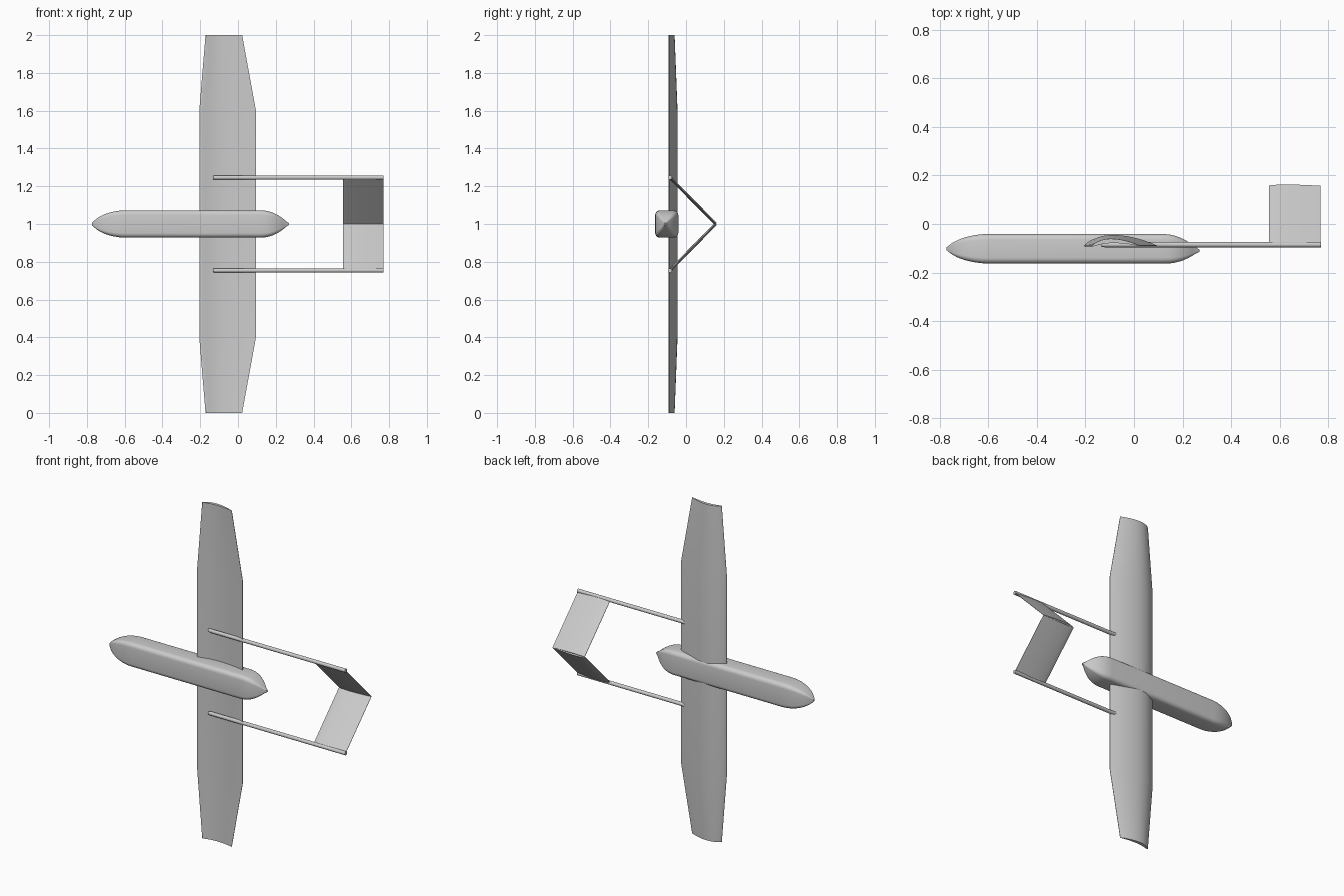
import bpy, bmesh, math
from mathutils import Vector

cube = bpy.data.objects.get("Cube")
if cube:
    bpy.data.objects.remove(cube, do_unlink=True)

grey = bpy.data.materials.new("light grey")
grey.use_nodes = True
grey.diffuse_color = (0.6, 0.6, 0.6, 1)
grey.node_tree.nodes["Principled BSDF"].inputs["Base Color"].default_value = (0.6, 0.6, 0.6, 1)


def loft(name, rings, angle=35):
    """Skin a list of equal-length closed rings and cap both ends."""
    bm = bmesh.new()
    loops = [[bm.verts.new(p) for p in ring] for ring in rings]
    n = len(loops[0])
    for a, b in zip(loops, loops[1:]):
        for i in range(n):
            j = (i + 1) % n
            bm.faces.new((a[i], a[j], b[j], b[i]))
    bm.faces.new(loops[0])
    bm.faces.new(loops[-1])
    bmesh.ops.recalc_face_normals(bm, faces=bm.faces)
    mesh = bpy.data.meshes.new(name)
    bm.to_mesh(mesh)
    bm.free()
    mesh.materials.append(grey)
    obj = bpy.data.objects.new(name, mesh)
    bpy.context.collection.objects.link(obj)
    bpy.ops.object.select_all(action='DESELECT')
    obj.select_set(True)
    bpy.context.view_layer.objects.active = obj
    bpy.ops.object.shade_smooth_by_angle(angle=math.radians(angle))
    return obj


def airfoil(chord, camber, thick, steps=14):
    """Closed section as (distance along chord, height) pairs."""
    ts = [(1 - math.cos(math.pi * i / steps)) / 2 for i in range(steps + 1)]

    def point(t, side):
        p = 0.4
        c = (2 * p * t - t * t) / p**2 if t < p else (1 - 2 * p + 2 * p * t - t * t) / (1 - p)**2
        h = 2.6 * math.sqrt(t) * (1 - t) * thick / 2 + 0.001
        return t * chord, camber * c + side * h
    return [point(t, 1) for t in ts] + [point(t, -1) for t in reversed(ts)]


# Fuselage: rounded box section with ogive nose and tail
def body_ring(x, s, y):
    ring = []
    hy, hz, r = 0.061 * s, 0.072 * s, 0.024 * s
    for k, (sy, sz) in enumerate([(1, 1), (-1, 1), (-1, -1), (1, -1)]):
        for i in range(6):
            a = math.radians(90 * k + 18 * i)
            ring.append((x, y + sy * (hy - r) + r * math.cos(a),
                         1 + sz * (hz - r) + r * math.sin(a)))
    return ring


MID = -0.102
rings = []
for i in range(9):
    t = i / 8
    rings.append(body_ring(-0.773 + 0.175 * t**1.4, max(0.08, 1 - (1 - t)**1.8), MID))
for i in range(9):
    t = i / 8
    rings.append(body_ring(0.12 + 0.15 * t**0.8, max(0.07, 1 - t**1.7), MID - 0.008 * t))
loft("fuselage", rings)

# Wing: cambered section, straight middle and tapered tips
wing = []
for z, lead, trail in [(0, -0.172, 0.022), (0.4, -0.205, 0.095),
                       (1.6, -0.205, 0.095), (2, -0.172, 0.022)]:
    c = trail - lead
    wing.append([(lead + u, -0.09 + v, z) for u, v in airfoil(c, 0.105 * c, 0.085 * c)])
loft("wing", wing)

# Tail booms and V-tail panels, mirrored about the fuselage
for side, label in ((1, "upper"), (-1, "lower")):
    z = 1 + side * 0.246
    boom = []
    for x, r in [(-0.133, 0.009), (-0.12, 0.011), (0.77, 0.011)]:
        boom.append([(x, -0.085 + r * math.cos(math.tau * i / 16),
                      z + r * math.sin(math.tau * i / 16)) for i in range(16)])
    loft(label + "_boom", boom)

    out = Vector((0, 1, side)).normalized()
    panel = []
    for y, zz in [(-0.085, z), (0.157, 1)]:
        base = Vector((0.557, y, zz))
        panel.append([base + Vector((u, 0, 0)) + out * v for u, v in airfoil(0.212, 0, 0.014)])
    loft(label + "_tail_panel", panel)
